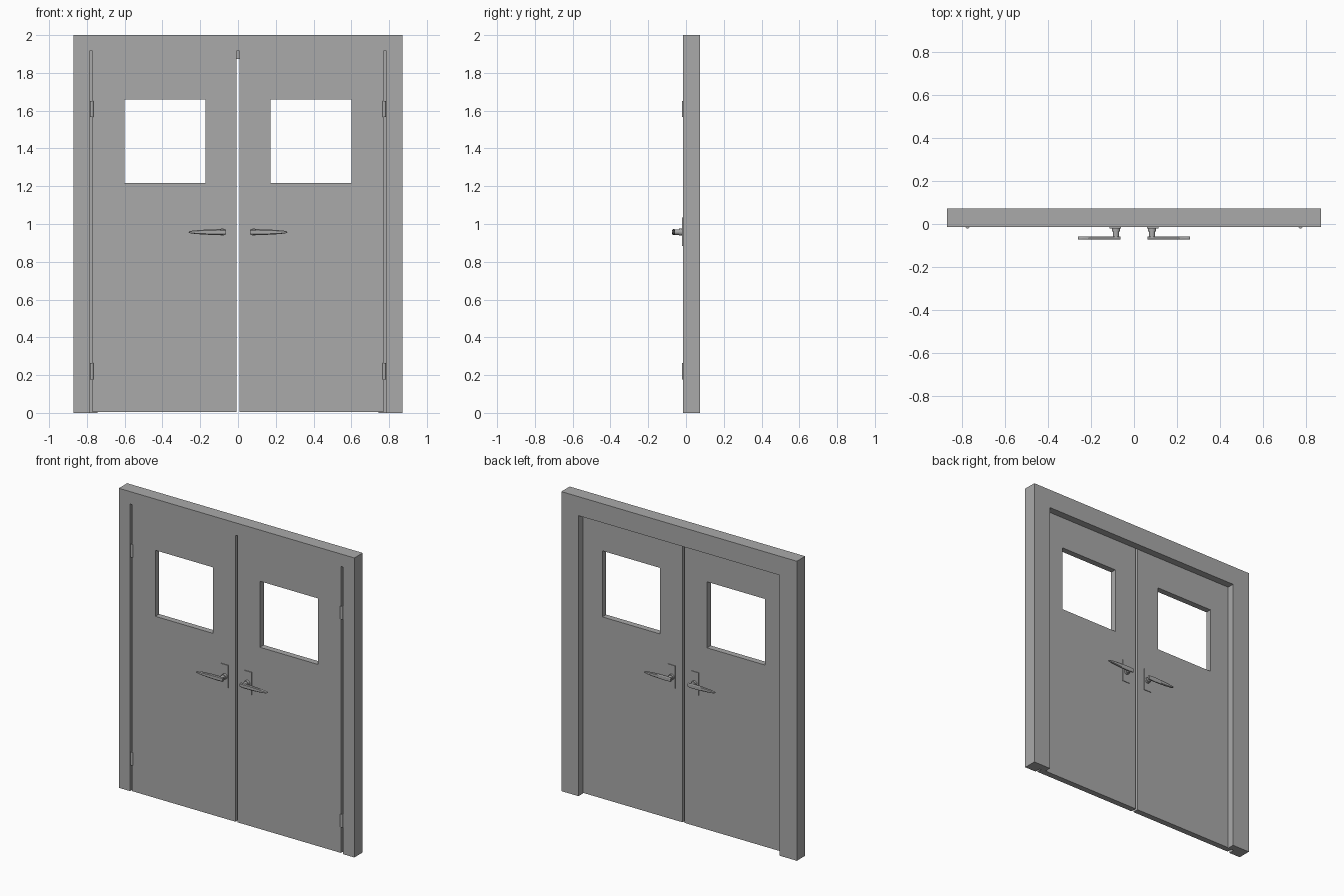
import bpy, bmesh
from math import pi
from mathutils import Matrix, Vector

if "Cube" in bpy.data.objects:
    bpy.data.objects.remove(bpy.data.objects["Cube"], do_unlink=True)

# One grey paint for everything
grey = bpy.data.materials.new("grey_paint")
grey.use_nodes = True
grey.diffuse_color = (0.4, 0.4, 0.4, 1)
grey.node_tree.nodes["Principled BSDF"].inputs["Base Color"].default_value = (0.4, 0.4, 0.4, 1)

FRONT, BACK, REAR = -0.015, 0.025, 0.073   # door front, door back, frame back
HALF_W, TOP = 0.87, 2.0


def finish(name, bm, smooth=False):
    bmesh.ops.recalc_face_normals(bm, faces=bm.faces)
    mesh = bpy.data.meshes.new(name)
    bm.to_mesh(mesh)
    bm.free()
    mesh.materials.append(grey)
    obj = bpy.data.objects.new(name, mesh)
    bpy.context.collection.objects.link(obj)
    if smooth:
        bpy.ops.object.select_all(action="DESELECT")
        obj.select_set(True)
        bpy.context.view_layer.objects.active = obj
        bpy.ops.object.shade_smooth_by_angle(angle=pi / 6)
    return obj


def box(bm, lo, hi):
    lo, hi = Vector(lo), Vector(hi)
    scale = Matrix.Diagonal((*(hi - lo), 1))
    bmesh.ops.create_cube(bm, size=1, matrix=Matrix.Translation((lo + hi) / 2) @ scale)


def cylinder(bm, centre, radius, depth, turn=Matrix(), sides=20):
    bmesh.ops.create_cone(bm, cap_ends=True, segments=sides, radius1=radius, radius2=radius,
                          depth=depth, matrix=Matrix.Translation(centre) @ turn)


# Frame: rebated section swept up, across and down with mitred corners
def build_frame():
    bm = bmesh.new()
    rebate, lip = 0.083, 0.127
    section = [(0, FRONT), (rebate, FRONT), (rebate, BACK), (lip, BACK), (lip, REAR), (0, REAR)]
    rings = []
    for side, up in ((-1, 0), (-1, 1), (1, 1), (1, 0)):
        rings.append([bm.verts.new((side * (HALF_W - d), y, up * (TOP - d))) for d, y in section])
    for a, b in zip(rings, rings[1:]):
        for i in range(len(section)):
            j = (i + 1) % len(section)
            bm.faces.new((a[i], a[j], b[j], b[i]))
    bm.faces.new(rings[0])
    bm.faces.new(rings[-1])
    finish("door_frame", bm)


# Door leaf: slab with a square window opening
def build_leaf(name, s):
    bm = bmesh.new()

    def loop(x0, x1, z0, z1, y):
        return [bm.verts.new((s * x, y, z)) for x, z in ((x0, z0), (x1, z0), (x1, z1), (x0, z1))]

    outer = [loop(0.008, 0.771, 0.004, 1.917, y) for y in (FRONT, BACK)]
    inner = [loop(0.173, 0.6, 1.217, 1.658, y) for y in (FRONT, BACK)]
    for a, b in ((outer[0], inner[0]), (inner[0], inner[1]),
                 (inner[1], outer[1]), (outer[1], outer[0])):
        for i in range(4):
            j = (i + 1) % 4
            bm.faces.new((a[i], a[j], b[j], b[i]))
    finish(name, bm)


# Handle: plate, collar, neck and tapered lever; d is the distance out from the door
def build_handle(name, s, face, out):
    def place(bm):
        for v in bm.verts:
            v.co = (s * v.co.x, face + out * v.co.y, v.co.z)

    axis = Matrix.Rotation(pi / 2, 4, "X")
    cx, cz = 0.084, 0.957

    bm = bmesh.new()
    box(bm, (0.06, 0, 0.884), (0.113, 0.005, 1.035))
    place(bm)
    finish(name + "_plate", bm)

    bm = bmesh.new()
    cylinder(bm, (cx, 0.012, cz), 0.019, 0.018, axis)
    cylinder(bm, (cx, 0.032, cz), 0.014, 0.03, axis)
    place(bm)
    finish(name + "_neck", bm, True)

    bm = bmesh.new()
    half = [(0.063, 0.013), (0.1, 0.0155), (0.15, 0.0145), (0.2, 0.0115),
            (0.24, 0.008), (0.256, 0.005), (0.261, 0.0015)]
    outline = [(x, h) for x, h in half] + [(x, -h) for x, h in reversed(half)]
    # Layers give the lever rounded front and back edges
    layers = []
    for d, k in ((0.042, 0.65), (0.046, 1), (0.054, 1), (0.058, 0.65)):
        layers.append([bm.verts.new((x, d, cz + h * k)) for x, h in outline])
    for a, b in zip(layers, layers[1:]):
        for i in range(len(outline)):
            j = (i + 1) % len(outline)
            bm.faces.new((a[i], a[j], b[j], b[i]))
    bm.faces.new(layers[0])
    bm.faces.new(layers[-1])
    place(bm)
    finish(name + "_lever", bm, True)


# Hinge knuckles on the outer edge of a leaf
def build_hinges(name, s):
    for level, z in (("lower", 0.22), ("upper", 1.609)):
        bm = bmesh.new()
        cylinder(bm, (s * 0.774, -0.012, z), 0.009, 0.086, sides=16)
        finish(f"{name}_{level}_hinge", bm, True)


build_frame()
for side, s in (("left", 1), ("right", -1)):
    build_leaf(side + "_door", s)
    build_hinges(side, s)
    build_handle(side + "_front_handle", s, FRONT, -1)
    build_handle(side + "_back_handle", s, BACK, 0.82)
